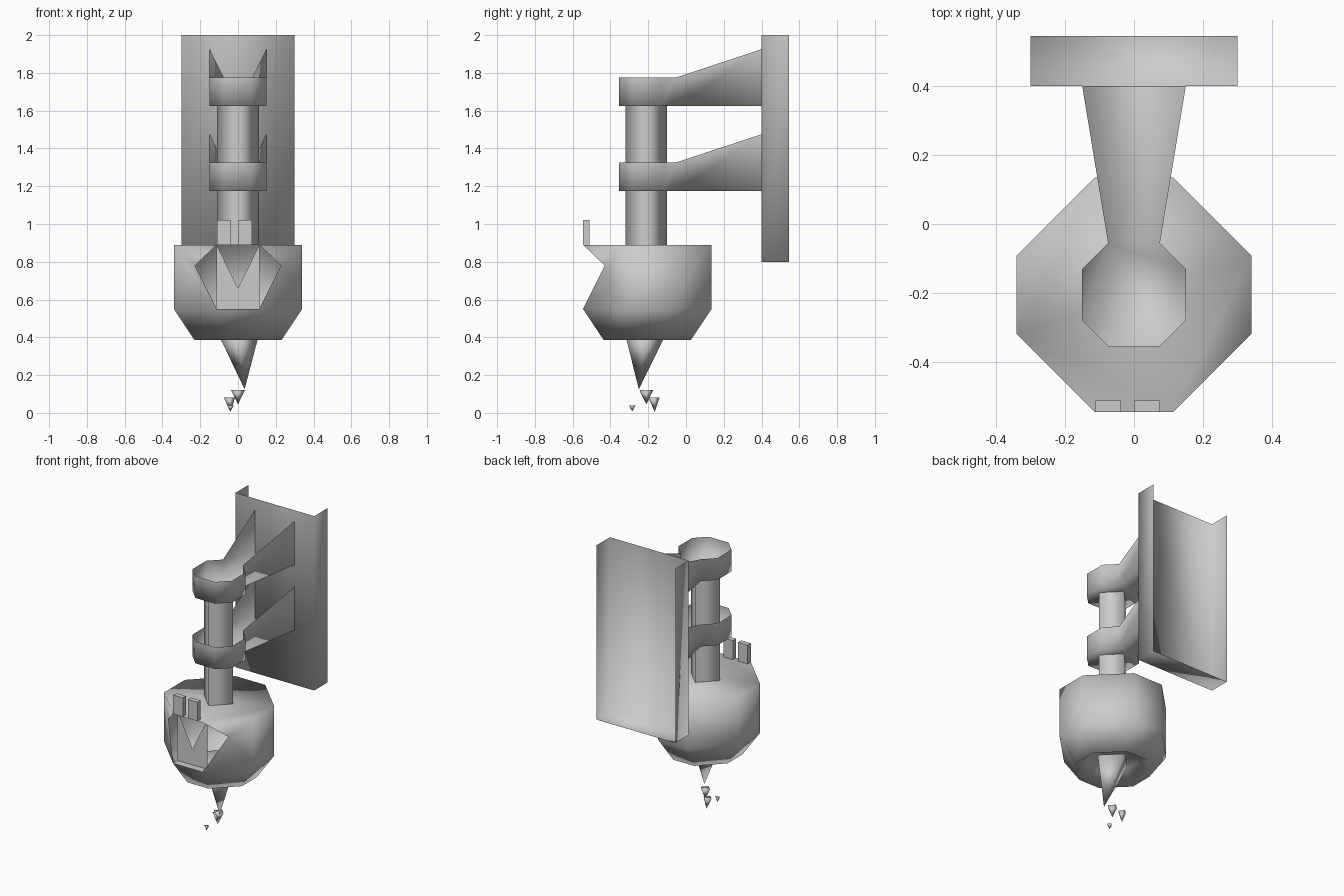
import bpy, math

if "Cube" in bpy.data.objects:
    bpy.data.objects.remove(bpy.data.objects["Cube"])

CY = -0.205  # axis of the hanging vessel and pipe


def mesh_object(name, verts, faces, smooth=True):
    me = bpy.data.meshes.new(name)
    me.from_pydata(verts, [], faces)
    me.validate()
    for p in me.polygons:
        p.use_smooth = smooth
    ob = bpy.data.objects.new(name, me)
    bpy.context.collection.objects.link(ob)
    return ob


def octagon(r, s, z):
    """Octagon with half width r and half side s, first edge facing -y."""
    pts = [(-s, -r), (s, -r), (r, -s), (r, s), (s, r), (-s, r), (-r, s), (-r, -s)]
    return [(x, y + CY, z) for x, y in pts]


def diamond(cx, cy, r, z):
    return [(cx + r * math.cos(a), cy + r * math.sin(a), z)
            for a in (0, math.pi / 2, math.pi, 1.5 * math.pi)]


def spike(name, base, r, z, tip):
    mesh_object(name, diamond(base[0], base[1], r, z) + [tip],
                [(0, 1, 2, 3)] + [((i + 1) % 4, i, 4) for i in range(4)])


# wall plate: shallow tray, open at the top and towards the wall
v = [(x, y, z) for z in (0.8, 2.0)
     for x, y in ((-.3, .545), (-.3, .4), (.3, .4), (.3, .545))]
mesh_object("wall_plate", v,
            [(0, 1, 5, 4), (1, 2, 6, 5), (2, 3, 7, 6), (0, 3, 2, 1)])

# two brackets: octagonal clamp running into a flared arm, open on top
outline = [(.15, .4), (.075, -.055), (.15, -.13), (.15, -.28), (.075, -.355)]
outline += [(-x, y) for x, y in reversed(outline)]
n = len(outline)
for name, z in (("lower_bracket", 1.175), ("upper_bracket", 1.625)):
    low = [(x, y, z) for x, y in outline]
    top = [(x, y, z + (.3 if y > .3 else .15)) for x, y in outline]
    faces = [(i + 1, i, n + i, n + i + 1) for i in range(n - 1)]
    faces += [(0, 1, n - 2, n - 1), tuple(range(1, n - 1))]
    mesh_object(name, low + top, faces)

# hanging pipe, four-sided
mesh_object("pipe", diamond(0, -.21, .11, .89) + diamond(0, -.21, .11, 1.63),
            [(i, (i + 1) % 4, 4 + (i + 1) % 4, 4 + i) for i in range(4)])

# vessel: octagonal body with a broken opening at the front and a recessed base
rings = [octagon(.34, .113, .89), octagon(.34, .113, .55),
         octagon(.23, .08, .385), octagon(.15, .06, .47)]
v = [p for r in rings for p in r]
faces = [tuple(range(8)), tuple(range(31, 23, -1))]
for k in range(3):
    for i in range(8):
        j = (i + 1) % 8
        if k == 0 and i in (0, 1, 7):
            continue
        faces.append((8 * k + j, 8 * k + i, 8 * k + 8 + i, 8 * k + 8 + j))
v += [(.228, -.43, .78), (-.228, -.43, .78)]
faces += [(1, 32, 9, 10, 2), (0, 7, 15, 8, 33)]
mesh_object("vessel", v, faces)

# notched panel set back in the opening, with a ledge below
mesh_object("front_panel",
            [(-.113, -.545, .55), (.113, -.545, .55),
             (-.113, -.495, .55), (.113, -.495, .55),
             (.113, -.495, .89), (0, -.495, .66), (-.113, -.495, .89)],
            [(0, 1, 3, 2), (2, 3, 4, 5, 6)], smooth=False)

# two small tabs on the front rim
for name, x in (("tab_left", -.075), ("tab_right", .037)):
    bpy.ops.mesh.primitive_cube_add(size=1, location=(x, -.528, .955))
    ob = bpy.context.object
    ob.name = name
    ob.scale = (.073, .034, .13)

# pointed plug in the base and falling crumbs
spike("bottom_spike", (0, -.21), .12, .45, (.035, -.25, .125))
spike("crumb_a", (0, -.21), .036, .12, (0, -.21, .045))
spike("crumb_b", (-.045, -.17), .03, .082, (-.04, -.165, .005))
spike("crumb_c", (-.04, -.285), .018, .04, (-.04, -.285, .008))
